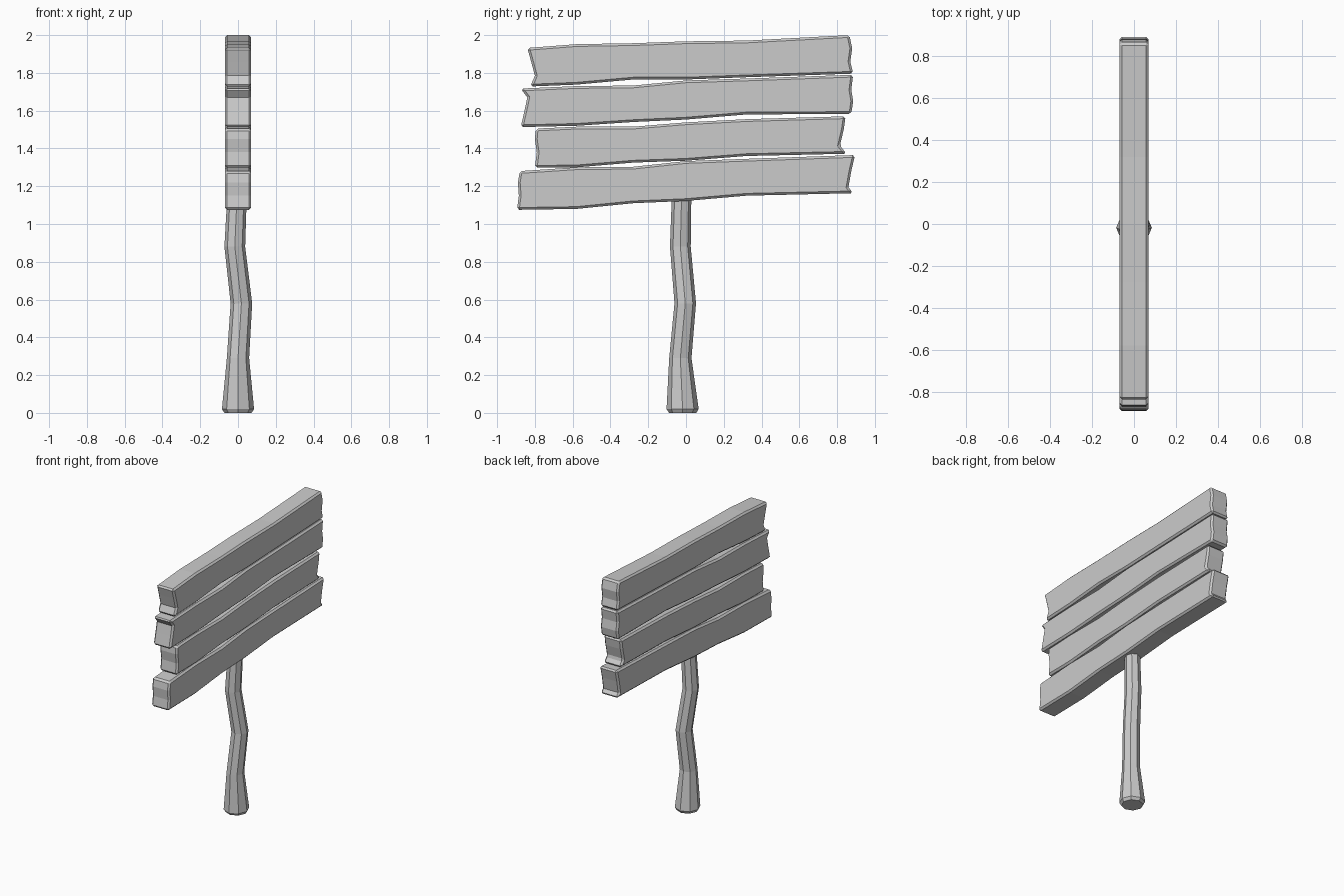
import bpy, bmesh, math

if "Cube" in bpy.data.objects:
    bpy.data.objects.remove(bpy.data.objects["Cube"])

HALF = 0.07  # half thickness of the boards


def finish(name, bm, bevel):
    bmesh.ops.recalc_face_normals(bm, faces=bm.faces)
    me = bpy.data.meshes.new(name)
    bm.to_mesh(me)
    bm.free()
    ob = bpy.data.objects.new(name, me)
    bpy.context.collection.objects.link(ob)
    if bevel:
        m = ob.modifiers.new("worn_edges", 'BEVEL')
        m.width = bevel
        m.segments = 1
        m.limit_method = 'ANGLE'
        m.angle_limit = math.radians(50)
    return ob


def plank(name, outline):
    """Extrude a (y, z) outline through the board thickness."""
    bm = bmesh.new()
    face = bm.faces.new([bm.verts.new((-HALF, y, z)) for y, z in outline])
    ext = bmesh.ops.extrude_face_region(bm, geom=[face])
    verts = [g for g in ext["geom"] if isinstance(g, bmesh.types.BMVert)]
    bmesh.ops.translate(bm, verts=verts, vec=(2 * HALF, 0, 0))
    return finish(name, bm, 0.012)


YS = (-0.58, -0.28, 0.0, 0.32)  # shared bend positions along the boards

# Each board: left end (top to bottom), bottom heights, right end (bottom to top), top heights
boards = {
    "bottom_plank": ([(-0.88, 1.28), (-0.89, 1.22), (-0.885, 1.15), (-0.895, 1.075)],
                     (1.08, 1.11, 1.122, 1.15),
                     [(0.885, 1.163), (0.86, 1.195), (0.875, 1.28), (0.895, 1.365)],
                     (1.30, 1.303, 1.333, 1.345)),
    "lower_middle_plank": ([(-0.795, 1.505), (-0.80, 1.45), (-0.79, 1.38), (-0.80, 1.298)],
                           (1.30, 1.325, 1.335, 1.36),
                           [(0.85, 1.372), (0.815, 1.415), (0.835, 1.50), (0.845, 1.57)],
                           (1.515, 1.515, 1.538, 1.555)),
    "upper_middle_plank": ([(-0.875, 1.717), (-0.84, 1.67), (-0.855, 1.60), (-0.875, 1.513)],
                           (1.52, 1.54, 1.553, 1.58),
                           [(0.875, 1.583), (0.885, 1.65), (0.875, 1.71), (0.885, 1.79)],
                           (1.73, 1.733, 1.76, 1.77)),
    "top_plank": ([(-0.84, 1.932), (-0.82, 1.86), (-0.80, 1.785), (-0.825, 1.728)],
                  (1.738, 1.765, 1.765, 1.777),
                  [(0.885, 1.796), (0.87, 1.86), (0.88, 1.93), (0.865, 2.0)],
                  (1.952, 1.957, 1.967, 1.971)),
}
for name, (left, low, right, high) in boards.items():
    plank(name, left + list(zip(YS, low)) + right + list(zip(YS, high))[::-1])

# Crooked eight-sided post: (x, y, z, radius) rings
rings = [(0, -0.018, 0, 0.072), (0, -0.018, 0.02, 0.085), (0, -0.03, 0.29, 0.059),
         (0.018, -0.004, 0.58, 0.057), (-0.017, -0.03, 0.88, 0.055), (-0.003, -0.022, 1.2, 0.051)]
bm = bmesh.new()
loops = []
for x, y, z, r in rings:
    loops.append([bm.verts.new((x + r * math.cos(i * math.pi / 4),
                                y + r * math.sin(i * math.pi / 4), z)) for i in range(8)])
for a, b in zip(loops, loops[1:]):
    for i in range(8):
        j = (i + 1) % 8
        bm.faces.new((a[i], a[j], b[j], b[i]))
bm.faces.new(loops[0][::-1])
bm.faces.new(loops[-1])
finish("post", bm, 0)
